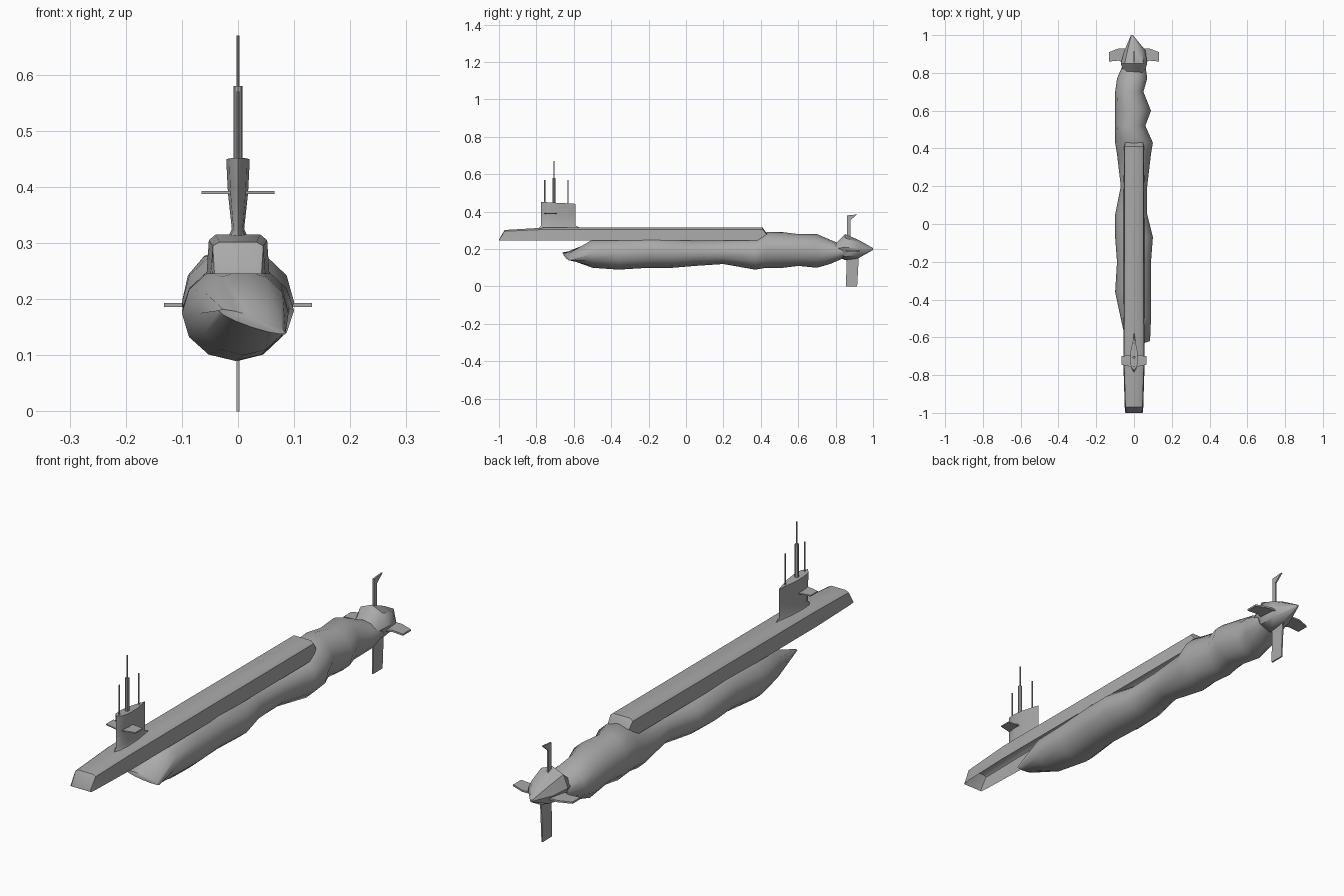
import bpy, bmesh, math

if "Cube" in bpy.data.objects:
    bpy.data.objects.remove(bpy.data.objects["Cube"], do_unlink=True)

gray = bpy.data.materials.new("hull_gray")
gray.use_nodes = True
gray.diffuse_color = (0.4, 0.4, 0.4, 1)
gray.node_tree.nodes["Principled BSDF"].inputs["Base Color"].default_value = (0.4, 0.4, 0.4, 1)


def finish(name, bm, angle=40):
    bmesh.ops.recalc_face_normals(bm, faces=bm.faces)
    mesh = bpy.data.meshes.new(name)
    bm.to_mesh(mesh)
    bm.free()
    mesh.materials.append(gray)
    obj = bpy.data.objects.new(name, mesh)
    bpy.context.collection.objects.link(obj)
    bpy.ops.object.select_all(action="DESELECT")
    obj.select_set(True)
    bpy.context.view_layer.objects.active = obj
    bpy.ops.object.shade_smooth_by_angle(angle=math.radians(angle))
    return obj


def loft(name, rings, closed=True, caps=True, angle=40):
    """Skin a list of equally long point rings."""
    bm = bmesh.new()
    loops = [[bm.verts.new(p) for p in ring] for ring in rings]
    n = len(loops[0])
    for a, b in zip(loops, loops[1:]):
        for i in range(n if closed else n - 1):
            j = (i + 1) % n
            bm.faces.new((a[i], a[j], b[j], b[i]))
    if caps:
        bm.faces.new(loops[0])
        bm.faces.new(loops[-1])
    return finish(name, bm, angle)


def oval(y, left, right, low, high, sides=12):
    """Cross-section ring filling the given extents."""
    ring = []
    for i in range(sides):
        a = math.tau * i / sides
        ring.append(((left + right) / 2 + (right - left) / 2 * math.cos(a), y,
                     (low + high) / 2 + (high - low) / 2 * math.sin(a)))
    return ring


def plate(name, outline, axis, center, thick):
    """Thin fin: an outline in two axes, thickened along the third."""
    def place(p, t):
        return (center + t, p[0], p[1]) if axis == "x" else (p[0], p[1], center + t)
    return loft(name, [[place(p, t) for p in outline] for t in (-thick / 2, thick / 2)])


def mast(name, y, low, high, radius):
    bm = bmesh.new()
    bmesh.ops.create_cone(bm, cap_ends=True, segments=8, radius1=radius,
                          radius2=radius, depth=high - low)
    bmesh.ops.translate(bm, verts=bm.verts, vec=(0, y, (low + high) / 2))
    return finish(name, bm)


# Uneven pressure hull: y, left, right, low, high
stations = [
    (-.5, -.07, .09, .1, .25), (-.36, -.1, .09, .09, .26),
    (-.2, -.09, .09, .1, .27), (-.07, -.1, .1, .1, .26), (.05, -.1, .07, .11, .25),
    (.2, -.07, .07, .12, .25), (.37, -.09, .09, .09, .26), (.43, -.1, .1, .1, .29),
    (.52, -.1, .06, .1, .29), (.6, -.1, .09, .11, .28), (.7, -.1, .05, .1, .28),
    (.77, -.09, .07, .12, .25), (.84, -.06, .06, .15, .22)]
# Slanted blade-like nose ahead of the first station
nose = [(.025 + .06 * math.cos(a), -.64 + .02 * math.cos(a),
         .16 - .02 * math.cos(a) + .01 * math.sin(a))
        for a in [math.tau * i / 12 for i in range(12)]]
loft("pressure_hull", [nose] + [oval(*s) for s in stations], angle=60)

# Tail collar and pointed cone
loft("tail_cone", [oval(.79, -.05, .05, .18, .22, 8), oval(.85, -.07, .07, .14, .28, 8),
                   oval(.92, -.05, .06, .15, .25, 8), oval(1, -.016, -.006, .195, .205, 8)])


# Upper casing, open underneath
def casing_ring(y, shoulder, low, side, top):
    half = [(shoulder + .004, low), (shoulder, side), (shoulder - .012, top)]
    return [(-x, y, z) for x, z in half] + [(x, y, z) for x, z in reversed(half)]


loft("deck_casing", [casing_ring(-1, .042, .245, .247, .25), casing_ring(-.97, .045, .245, .295, .302),
                     casing_ring(-.75, .052, .245, .305, .315), casing_ring(.41, .05, .245, .305, .315),
                     casing_ring(.44, .045, .245, .265, .27)], closed=False)


# Sail with teardrop plan, narrower at the foot
def sail_ring(z, half, front=-.775, back=-.59):
    plan = [(0, 0), (.1, .75), (.3, 1), (.6, .8), (1, 0)]
    side = [(half * w, front + t * (back - front)) for t, w in plan]
    points = side + [(-x, y) for x, y in side[-2:0:-1]]
    return [(x, y, z - (.01 * (y + .775) / .185 if z > .44 else 0)) for x, y in points]


loft("sail", [sail_ring(.31, .018, -.79, -.56), sail_ring(.325, .011),
              sail_ring(.39, .018), sail_ring(.452, .021)])

# Masts on the sail
mast("front_mast", -.755, .43, .57, .003)
mast("periscope_base", -.705, .43, .58, .008)
mast("periscope_tip", -.705, .57, .67, .003)
mast("rear_mast", -.63, .43, .57, .003)

# Paired diving planes
for name, s in (("left", 1), ("right", -1)):
    plate(name + "_sail_plane", [(0, -.76), (s * .065, -.745), (s * .065, -.7), (0, -.69)],
          "z", .39, .005)
    plate(name + "_stern_plane", [(s * .03, .84), (s * .08, .865), (s * .132, .86),
                                  (s * .132, .91), (s * .08, .93), (s * .03, .93)],
          "z", .19, .007)

# Rudders
plate("lower_rudder", [(.86, .18), (.855, 0), (.915, 0), (.925, .18)], "x", 0, .006)
plate("upper_rudder", [(.86, .25), (.86, .38), (.915, .385), (.88, .355), (.88, .25)],
      "x", 0, .006)
